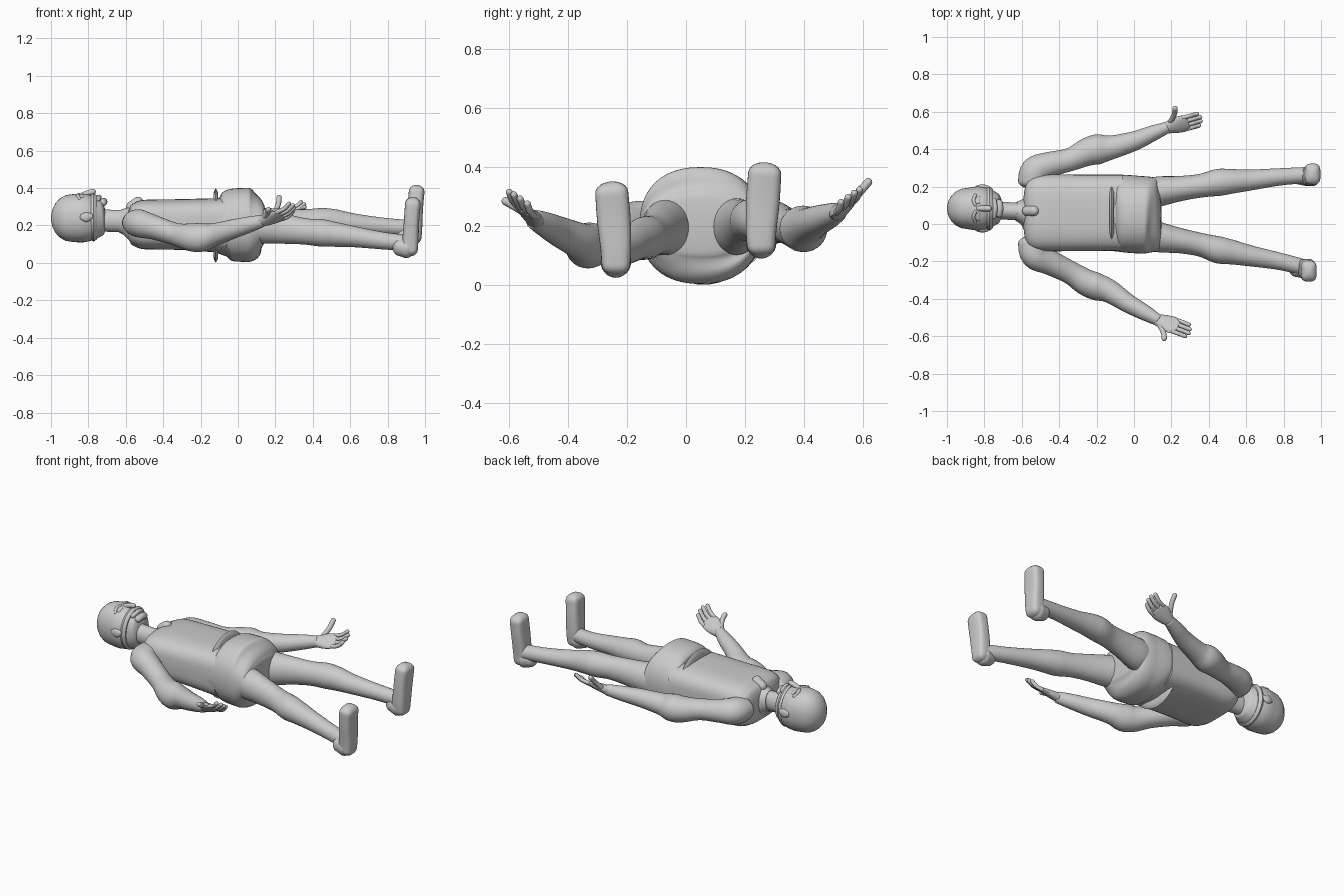
import bpy, bmesh, math
from mathutils import Vector


def catmull(a, b, c, d, t):
    return [0.5 * (2 * q + (r - p) * t + (2 * p - 5 * q + 4 * r - s) * t * t
                   + (3 * q - p - 3 * r + s) * t ** 3) for p, q, r, s in zip(a, b, c, d)]


def loft(name, stations, side=(0, 1, 0), p=2.0, ends=(0.0, 0.0), n=32, steps=5):
    """Skin superellipse rings (x, y, z, half width, half height) along a smooth path.
    ends = length of the domed cap at the start and at the finish."""
    st = [stations[0]] + list(stations) + [stations[-1]]
    rows = []
    for i in range(len(stations) - 1):
        for k in range(steps):
            rows.append(catmull(*st[i:i + 4], k / steps))
    rows.append(list(stations[-1]))
    pos = [Vector(r[:3]) for r in rows]
    rings = []
    for i, r in enumerate(rows):
        t = (pos[min(i + 1, len(pos) - 1)] - pos[max(i - 1, 0)]).normalized()
        rings.append((pos[i], t, r[3], r[4]))

    def dome(ring, length, sign):
        c, t, w, h = ring
        out = []
        for k in range(1, 6):
            a = k / 5 * math.radians(84)
            out.append((c + t * sign * length * math.sin(a), t, w * math.cos(a), h * math.cos(a)))
        return out
    if ends[0]:
        rings = dome(rings[0], ends[0], -1)[::-1] + rings
    if ends[1]:
        rings = rings + dome(rings[-1], ends[1], 1)

    bm = bmesh.new()
    loops = []
    for c, t, w, h in rings:
        s = Vector(side)
        s = (s - t * s.dot(t)).normalized()
        u = t.cross(s)
        loop = []
        for k in range(n):
            a = 2 * math.pi * k / n
            ca, sa = math.cos(a), math.sin(a)
            x = math.copysign(abs(ca) ** (2 / p), ca)
            y = math.copysign(abs(sa) ** (2 / p), sa)
            loop.append(bm.verts.new(c + s * w * x + u * h * y))
        loops.append(loop)
    for a, b in zip(loops, loops[1:]):
        for k in range(n):
            bm.faces.new((a[k], a[(k + 1) % n], b[(k + 1) % n], b[k]))
    bm.faces.new(loops[0][::-1])
    bm.faces.new(loops[-1])
    bmesh.ops.recalc_face_normals(bm, faces=bm.faces)
    me = bpy.data.meshes.new(name)
    bm.to_mesh(me)
    bm.free()
    ob = bpy.data.objects.new(name, me)
    bpy.context.collection.objects.link(ob)
    bpy.context.view_layer.objects.active = ob
    ob.select_set(True)
    bpy.ops.object.shade_smooth_by_angle(angle=math.radians(40))
    ob.select_set(False)
    return ob


def tube(name, pts, r, side=(0, 1, 0)):
    return loft(name, [(*q, r, r) for q in pts], side, ends=(r, r), n=12, steps=4)


# torso: boxy shirt
loft("shirt", [(-0.555, .06, .205, .19, .115), (-0.50, .06, .205, .205, .132),
               (-0.30, .06, .205, .205, .136), (-0.06, .06, .20, .205, .148)],
     p=3.4, ends=(.04, 0), n=48)
loft("collar", [(-0.63, .068, .225, .05, .062), (-0.59, .065, .22, .075, .078),
                (-0.55, .06, .21, .13, .10)])
tube("collar_knot", [(-0.57, .07, .30), (-0.535, .07, .325)], .028)

# pelvis: deep round hips narrowing to the crotch
loft("hips", [(-0.11, .055, .20, .20, .145), (-0.085, .055, .20, .203, .16),
              (-0.045, .055, .203, .207, .19), (0.02, .05, .203, .207, .197),
              (0.075, .048, .203, .205, .193), (0.115, .045, .205, .195, .15),
              (0.135, .045, .205, .18, .11)], p=2.3, ends=(0, .012), n=48)

# belt disc that breaks through the shirt front and back
loft("belt", [(-0.132, .06, .20, .175, .17), (-0.12, .06, .20, .19, .198),
              (-0.106, .06, .20, .175, .175)], n=48, steps=3)

# neck and head
loft("neck", [(-0.76, .075, .23, .05, .06), (-0.68, .07, .225, .047, .059),
              (-0.58, .065, .225, .048, .06)])
loft("head", [(-0.89, .083, .24, .11, .127), (-0.83, .083, .24, .118, .13),
              (-0.775, .083, .242, .108, .118), (-0.735, .083, .245, .085, .10)],
     p=2.15, ends=(.11, .03), n=40)
loft("jaw_strap", [(-0.785, .083, .243, .113, .122), (-0.772, .083, .243, .118, .128),
                   (-0.755, .083, .243, .105, .118)], n=40, steps=2)

# face
tube("nose", [(-0.83, .083, .362), (-0.80, .083, .374), (-0.775, .083, .38)], .015)
tube("mouth", [(-0.748, .04, .34), (-0.742, .083, .352), (-0.748, .126, .34)], .013, (1, 0, 0))
tube("chin", [(-0.722, .055, .322), (-0.718, .083, .328), (-0.722, .111, .322)], .02, (1, 0, 0))
for s in (-1, 1):
    y = .083
    tube("brow", [(-0.85, y + s * .02, .365), (-0.858, y + s * .045, .36),
                  (-0.848, y + s * .07, .342)], .009, (1, 0, 0))
    tube("eye", [(-0.832, y + s * .032, .358), (-0.832, y + s * .055, .349)], .012, (1, 0, 0))
    loft("ear", [(-0.835, y + s * .112, .245, .012, .018), (-0.81, y + s * .116, .245, .013, .026),
                 (-0.785, y + s * .112, .25, .011, .016)], ends=(.01, .01), n=16)

# arms: each is its own pose, cuffed at the elbow
arms = {
    "left_arm": [(-0.535, .225, .215, .07, .085), (-0.525, .285, .215, .075, .08),
                 (-0.45, .318, .21, .065, .068), (-0.34, .345, .20, .060, .062),
                 (-0.25, .385, .192, .073, .075), (-0.19, .40, .192, .078, .08),
                 (-0.12, .41, .20, .062, .064), (0.0, .443, .218, .052, .052),
                 (0.10, .485, .235, .043, .042), (0.18, .517, .248, .033, .03)],
    "right_arm": [(-0.535, -.10, .215, .07, .085), (-0.525, -.165, .21, .075, .08),
                  (-0.45, -.205, .19, .065, .068), (-0.34, -.26, .155, .060, .062),
                  (-0.26, -.31, .138, .073, .07), (-0.20, -.335, .136, .078, .072),
                  (-0.13, -.36, .15, .062, .062), (-0.03, -.425, .18, .052, .05),
                  (0.06, -.475, .205, .043, .042), (0.13, -.515, .224, .033, .03)]}
for name, st in arms.items():
    loft(name, st, side=(0.01, 0.4, 1), ends=(.04, .01))


# hands: flat palm, four curled fingers and a thumb
def hand(name, wrist, along, across, thumb_tip):
    w, f = Vector(wrist), Vector(along).normalized()
    c = Vector(across)
    c = (c - f * c.dot(f)).normalized()
    up = Vector((-.2, 0, 1))
    sec = [(0, .033, .028), (.04, .045, .024), (.085, .052, .018), (.115, .046, .013)]
    loft(name + "_palm", [(*(w + f * d), a, b) for d, a, b in sec], c, ends=(.01, .012), n=20)
    for i, ln in enumerate((.065, .082, .088, .078)):
        b = w + f * .108 + c * (-.038 + i * .025)
        tube(name + "_finger", [b, b + f * ln * .55 + up * .004, b + f * ln + up * .022], .0115, c)
    b = w + f * .03 + c * .03
    tip = Vector(thumb_tip)
    tube(name + "_thumb", [b, b.lerp(tip, .5) + f * .008, tip], .014, f)


hand("left_hand", (.175, .515, .247), (.20, .05, .04), (-.1, .75, .5), (.22, .618, .35))
hand("right_hand", (.125, -.512, .222), (.17, -.06, .055), (-.1, -.75, .5), (.162, -.612, .285))

# legs with full knees
legs = {
    "left_leg": [(0.05, .155, .20, .085, .10), (0.14, .175, .20, .08, .095),
                 (0.25, .19, .21, .067, .08), (0.36, .205, .217, .063, .07),
                 (0.45, .222, .22, .072, .073), (0.52, .228, .218, .066, .068),
                 (0.62, .235, .208, .056, .056), (0.78, .252, .195, .046, .046),
                 (0.93, .262, .185, .043, .043)],
    "right_leg": [(0.05, -.05, .20, .085, .10), (0.14, -.072, .195, .08, .093),
                  (0.25, -.09, .182, .067, .08), (0.36, -.112, .168, .063, .07),
                  (0.45, -.138, .16, .072, .073), (0.52, -.15, .152, .066, .066),
                  (0.62, -.17, .14, .056, .056), (0.78, -.20, .118, .046, .046),
                  (0.92, -.235, .105, .043, .043)]}
for name, st in legs.items():
    loft(name, st)

# feet pointing straight up, with a ball heel
for name, x, y, z, d in (("left", .942, .255, .09, .012), ("right", .922, -.238, .025, -.014)):
    loft(name + "_foot", [(x - .004, y, z + .045, .048, .043), (x, y, z + .10, .052, .043),
                          (x + .006, y + d * .5, z + .20, .057, .041),
                          (x + .013, y + d, z + .29, .056, .042)],
         p=3.2, ends=(.035, .037), n=36)
    loft(name + "_heel", [(x - .055, y, z + .06, .045, .048), (x - .02, y, z + .055, .052, .055)],
         ends=(.04, .045), n=24)
